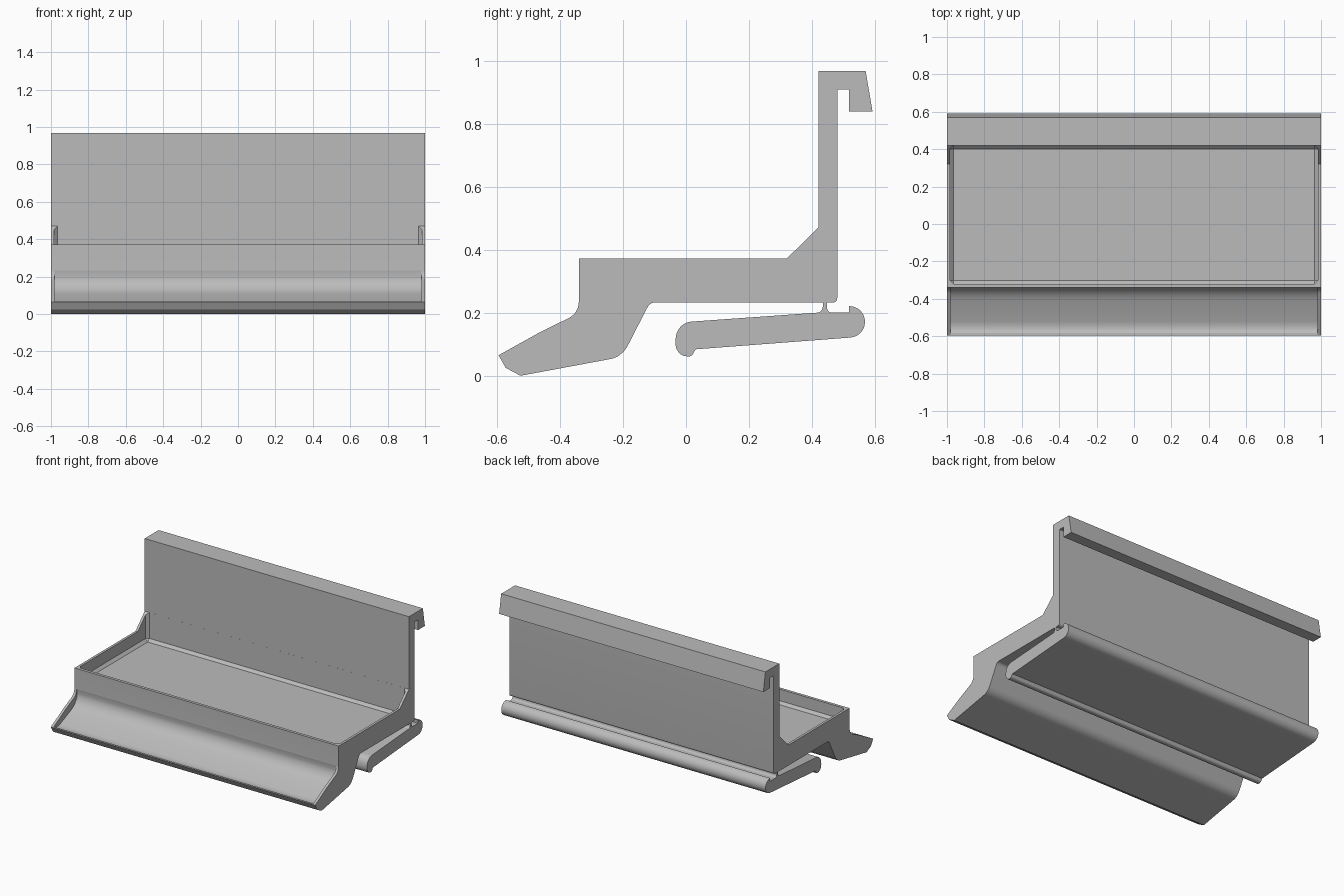
import bpy, bmesh
from math import radians, cos, sin

cube = bpy.data.objects.get("Cube")
if cube:
    bpy.data.objects.remove(cube)

grey = bpy.data.materials.new("plain grey")
grey.use_nodes = True
grey.diffuse_color = (0.5, 0.5, 0.5, 1)
grey.node_tree.nodes["Principled BSDF"].inputs["Base Color"].default_value = (0.5, 0.5, 0.5, 1)


def arc(cy, cz, r, start, end, n=10):
    """Points on an arc in the side plane, angles in degrees."""
    angles = [radians(start + (end - start) * i / n) for i in range(n + 1)]
    return [(cy + r * cos(a), cz + r * sin(a)) for a in angles]


def bend(a, b, c, n=8):
    """Rounded corner from a to c, pulled towards b."""
    return [tuple((1 - t) ** 2 * p + 2 * t * (1 - t) * q + t * t * r
                  for p, q, r in zip(a, b, c)) for t in (i / n for i in range(n + 1))]


def prism(name, profile, half):
    """Extrude a side profile (y, z) along x."""
    bm = bmesh.new()
    face = bm.faces.new([bm.verts.new((-half, y, z)) for y, z in profile])
    out = bmesh.ops.extrude_face_region(bm, geom=[face])
    moved = [v for v in out["geom"] if isinstance(v, bmesh.types.BMVert)]
    bmesh.ops.translate(bm, vec=(2 * half, 0, 0), verts=moved)
    bmesh.ops.recalc_face_normals(bm, faces=bm.faces)
    mesh = bpy.data.meshes.new(name)
    bm.to_mesh(mesh)
    bm.free()
    mesh.materials.append(grey)
    obj = bpy.data.objects.new(name, mesh)
    bpy.context.collection.objects.link(obj)
    return obj


def smooth(obj):
    bpy.ops.object.select_all(action="DESELECT")
    obj.select_set(True)
    bpy.context.view_layer.objects.active = obj
    bpy.ops.object.shade_smooth_by_angle(angle=radians(25))


def cut(target, cutter):
    """Subtract the cutter, then discard it."""
    mod = target.modifiers.new("cut", "BOOLEAN")
    mod.operation, mod.solver, mod.object = "DIFFERENCE", "EXACT", cutter
    bpy.ops.object.select_all(action="DESELECT")
    bpy.context.view_layer.objects.active = target
    target.select_set(True)
    bpy.ops.object.modifier_apply(modifier=mod.name)
    bpy.data.objects.remove(cutter)


# Body: front lip, tray block, back plate and top hook
body = prism("holder_body",
             [(-0.595, 0.065), (-0.572, 0.025), (-0.525, 0.0)]
             + bend((-0.24, 0.053), (-0.205, 0.06), (-0.185, 0.095))
             + bend((-0.125, 0.212), (-0.115, 0.232), (-0.1, 0.232))
             + bend((0.465, 0.232), (0.48, 0.232), (0.48, 0.247), 5)
             + [(0.48, 0.908), (0.518, 0.908), (0.518, 0.838), (0.592, 0.838),
                (0.57, 0.967), (0.42, 0.967), (0.42, 0.47), (0.32, 0.372), (-0.34, 0.372)]
             + bend((-0.34, 0.238), (-0.34, 0.2), (-0.372, 0.183))
             + [(-0.46, 0.14)], 1)

# Tray recess with chamfered floor and corners
tray = prism("tray_cutter", [(-0.32, 0.275), (0.4199, 0.275), (0.4199, 0.6), (-0.32, 0.6)], 0.983)
bevel = bmesh.new()
bevel.from_mesh(tray.data)
bmesh.ops.bevel(bevel, geom=bevel.edges[:], offset=0.018, segments=1, affect="EDGES")
bevel.to_mesh(tray.data)
bevel.free()
cut(body, tray)

# Front trough between the end walls
trough = prism("trough_cutter",
               [(-0.7, 0.066), (-0.583, 0.066)]
               + bend((-0.57, 0.058), (-0.55, 0.052), (-0.52, 0.062), 5)
               + bend((-0.41, 0.108), (-0.34, 0.138), (-0.335, 0.2))
               + [(-0.34, 0.232), (-0.7, 0.232)], 0.982)
cut(body, trough)
smooth(body)

# Lower spring clip, joined to the body by a thin neck
clip = prism("spring_clip",
             [(0.435, 0.235)]
             + bend((0.435, 0.232), (0.436, 0.2), (0.415, 0.2), 5)
             + bend((0.02, 0.172), (-0.015, 0.17), (-0.03, 0.135))
             + bend((-0.034, 0.11), (-0.034, 0.07), (-0.003, 0.062))
             + arc(0.007, 0.08, 0.019, -110, -10, 6)
             + [(0.032, 0.084)]
             + arc(0.518, 0.171, 0.05, -88, 90, 14)
             + [(0.518, 0.2)]
             + bend((0.465, 0.2), (0.447, 0.2), (0.447, 0.22), 5)
             + [(0.447, 0.235)], 1)
smooth(clip)
